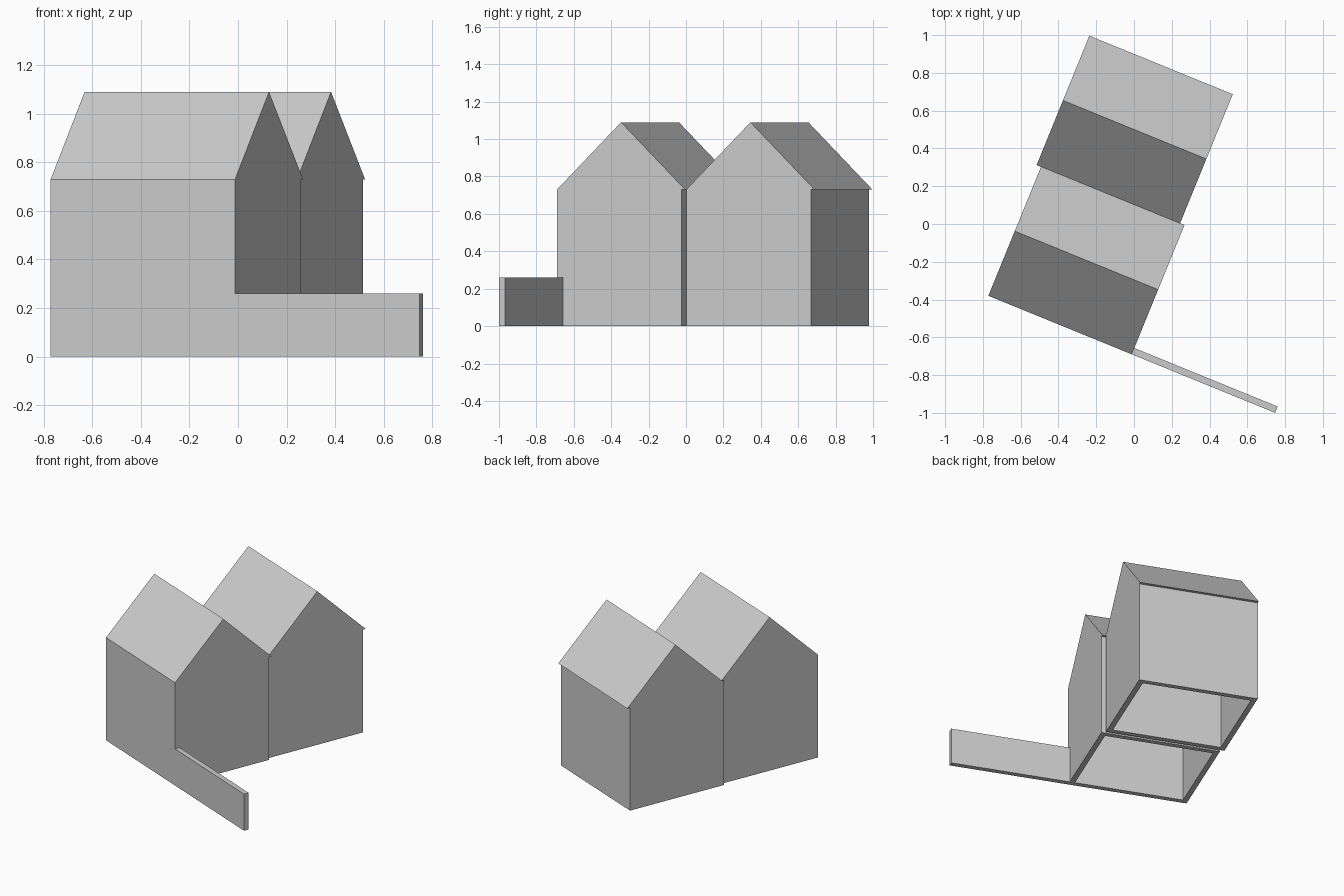
import bpy
import bmesh
import math
from mathutils import Matrix, Vector

cube = bpy.data.objects.get("Cube")
if cube:
    bpy.data.objects.remove(cube, do_unlink=True)

grey = bpy.data.materials.new("light grey")
grey.use_nodes = True
colour = (0.6, 0.6, 0.6, 1)
grey.diffuse_color = colour
grey.node_tree.nodes["Principled BSDF"].inputs["Base Color"].default_value = colour

# Shared frame: origin at the front corner of the houses, x along the ridges
FRAME = Matrix.Translation((-0.012, -0.69, 0)) @ Matrix.Rotation(math.radians(-22.2), 4, "Z")
LENGTH, DEPTH, EAVE, RIDGE = 0.82, 0.72, 0.73, 1.09
OVERHANG, THICK = 0.02, 0.036


def prism(name, outline, direction, offset=(0, 0, 0), bottomless=False):
    """Extrude a flat outline along a direction, in the shared frame."""
    bm = bmesh.new()
    face = bm.faces.new([bm.verts.new(p) for p in outline])
    ext = bmesh.ops.extrude_face_region(bm, geom=[face], use_keep_orig=True)
    moved = [g for g in ext["geom"] if isinstance(g, bmesh.types.BMVert)]
    bmesh.ops.translate(bm, verts=moved, vec=Vector(direction))
    bmesh.ops.recalc_face_normals(bm, faces=bm.faces)
    if bottomless:
        ends = [f for f in bm.faces if abs(f.normal.z) > 0.9]
        bmesh.ops.delete(bm, geom=ends, context="FACES_ONLY")
    mesh = bpy.data.meshes.new(name)
    bm.to_mesh(mesh)
    bm.free()
    mesh.materials.append(grey)
    obj = bpy.data.objects.new(name, mesh)
    bpy.context.collection.objects.link(obj)
    obj.matrix_world = FRAME @ Matrix.Translation(offset)
    return obj


def house(name, offset):
    # Four thin walls, open underneath
    plan = [(-LENGTH, 0, 0), (0, 0, 0), (0, DEPTH, 0), (-LENGTH, DEPTH, 0)]
    walls = prism(name + "_walls", plan, (0, 0, EAVE), offset, bottomless=True)
    shell = walls.modifiers.new("wall thickness", "SOLIDIFY")
    shell.thickness = THICK
    shell.offset = -1
    shell.use_even_offset = True
    # Gabled roof, overhanging at the back
    span = DEPTH + OVERHANG
    gable = [(0, 0, EAVE), (0, span, EAVE), (0, span / 2, RIDGE)]
    prism(name + "_roof", gable, (-LENGTH, 0, 0), offset)


house("front_house", (0, 0, 0))
house("back_house", (-0.025, DEPTH + 0.017, 0))

# Low garden wall continuing the front wall
end = [(0, 0, 0), (0, THICK, 0), (0, THICK, 0.26), (0, 0, 0.26)]
prism("garden_wall", end, (LENGTH, 0, 0))
